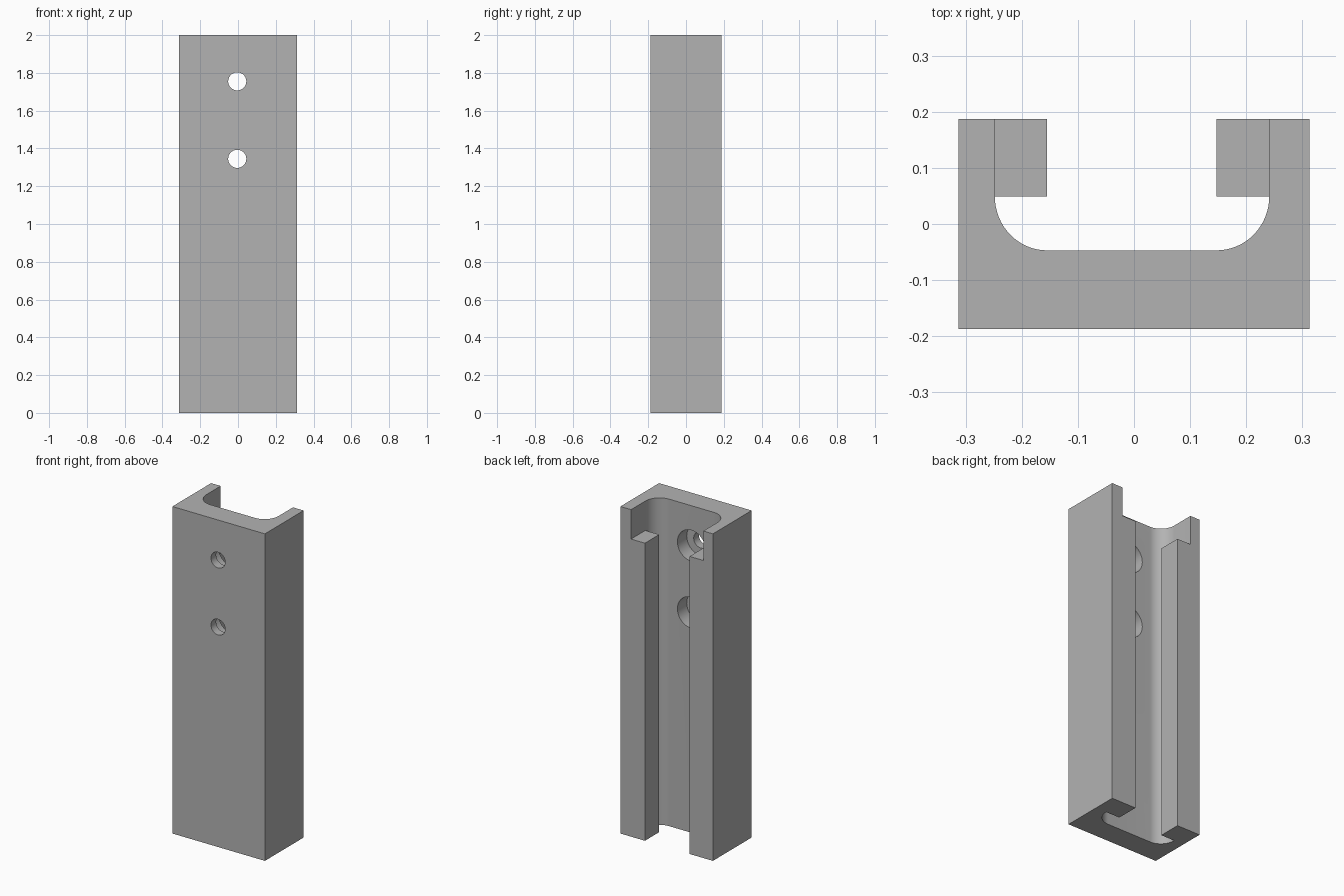
import bpy, math
from mathutils import Matrix

if "Cube" in bpy.data.objects:
    bpy.data.objects.remove(bpy.data.objects["Cube"])

W, D, H = 0.313, 0.187, 2.0            # half width, half depth, height
XL, XR = -0.248, 0.241                 # slot side walls
LL, LR = -0.155, 0.147                 # lip edges
LIP_Y, FLOOR_Y, LIP_TOP = 0.049, -0.047, 1.82
CX = (LL + LR) / 2

grey = bpy.data.materials.new("grey")
grey.diffuse_color = (0.45, 0.45, 0.45, 1)
grey.use_nodes = True
grey.node_tree.nodes["Principled BSDF"].inputs["Base Color"].default_value = grey.diffuse_color


def prism(name, profile, z0, z1):
    """Extrude a counter-clockwise xy profile from z0 to z1."""
    n = len(profile)
    verts = [(x, y, z) for z in (z0, z1) for x, y in profile]
    faces = [tuple(reversed(range(n))), tuple(range(n, 2 * n))]
    faces += [(i, (i + 1) % n, (i + 1) % n + n, i + n) for i in range(n)]
    me = bpy.data.meshes.new(name)
    me.from_pydata(verts, [], faces)
    me.materials.append(grey)
    ob = bpy.data.objects.new(name, me)
    bpy.context.collection.objects.link(ob)
    return ob


def rect(x0, x1, y0, y1):
    return [(x0, y0), (x1, y0), (x1, y1), (x0, y1)]


def arc(cx, rx, a0, a1, n=16):
    ry = LIP_Y - FLOOR_Y
    angles = [math.radians(a0 + (a1 - a0) * i / n) for i in range(n + 1)]
    return [(cx + rx * math.cos(a), LIP_Y + ry * math.sin(a)) for a in angles]


def bore(name, radius, y0, y1, z):
    """Cylinder along y."""
    circle = [(radius * math.cos(math.tau * i / 40), radius * math.sin(math.tau * i / 40))
              for i in range(40)]
    ob = prism(name, circle, -y1, -y0)
    ob.data.transform(Matrix.Translation((CX, 0, z)) @ Matrix.Rotation(math.pi / 2, 4, 'X'))
    return ob


# Solid block
body = prism("channel_body", rect(-W, W, -D, D), 0, H)

# Slot with rounded floor corners, narrowed by the two lips
slot = arc(LL, LL - XL, 180, 270) + arc(LR, XR - LR, 270, 360)
slot += [(LR, LIP_Y), (LR, D + 0.1), (LL, D + 0.1), (LL, LIP_Y)]
cutters = [prism("slot_cutter", slot, -0.1, H + 0.1)]

# Lips stop short of the top
cutters.append(prism("lip_notch_cutter", rect(XL, XR, LIP_Y, D + 0.1), LIP_TOP, H + 0.1))

# Counterbored screw holes
for z in (1.755, 1.345):
    cutters.append(bore("screw_hole_cutter", 0.048, -D - 0.1, 0, z))
    cutters.append(bore("counterbore_cutter", 0.095, FLOOR_Y - 0.09, FLOOR_Y + 0.05, z))

bpy.context.view_layer.objects.active = body
for c in cutters:
    mod = body.modifiers.new("cut", 'BOOLEAN')
    mod.operation, mod.solver, mod.object = 'DIFFERENCE', 'EXACT', c
    bpy.ops.object.modifier_apply(modifier=mod.name)
for c in cutters:
    bpy.data.objects.remove(c)

# Smooth the fillets and bores, keep edges sharp
bpy.ops.object.select_all(action='DESELECT')
body.select_set(True)
bpy.ops.object.shade_smooth_by_angle(angle=math.radians(30))
